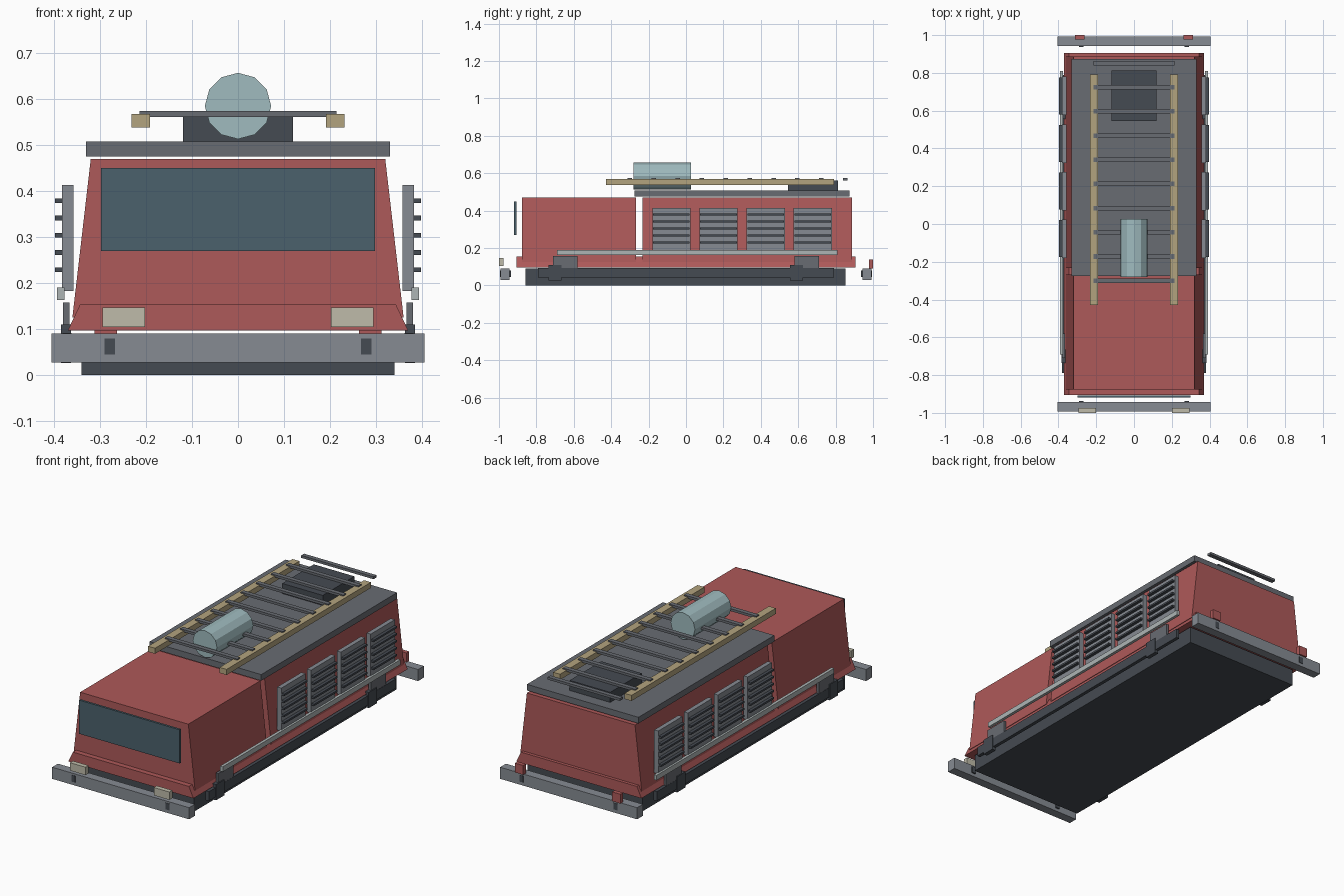
import bpy, bmesh, math

if "Cube" in bpy.data.objects:
    bpy.data.objects.remove(bpy.data.objects["Cube"])


def mat(name, r, g, b):
    m = bpy.data.materials.new(name)
    m.diffuse_color = (r, g, b, 1)
    m.use_nodes = True
    m.node_tree.nodes["Principled BSDF"].inputs["Base Color"].default_value = m.diffuse_color
    return m


RED = mat("red_paint", 0.42, 0.10, 0.10)
DARK = mat("dark_metal", 0.06, 0.07, 0.085)
STEEL = mat("steel", 0.24, 0.26, 0.29)
ROOF = mat("roof_grey", 0.14, 0.15, 0.17)
SILVER = mat("silver", 0.42, 0.46, 0.46)
GLASS = mat("glass", 0.07, 0.12, 0.15)
LAMP = mat("lamp", 0.52, 0.50, 0.40)
WOOD = mat("ladder_tan", 0.45, 0.37, 0.21)
TANK = mat("tank_blue", 0.35, 0.50, 0.52)


def prism(name, profile, y0, y1, material):
    """Extrude an (x, z) profile from y0 to y1."""
    bm = bmesh.new()
    face = bm.faces.new([bm.verts.new((x, y0, z)) for x, z in profile])
    res = bmesh.ops.extrude_face_region(bm, geom=[face])
    top = [v for v in res["geom"] if isinstance(v, bmesh.types.BMVert)]
    bmesh.ops.translate(bm, verts=top, vec=(0, y1 - y0, 0))
    bmesh.ops.recalc_face_normals(bm, faces=bm.faces)
    me = bpy.data.meshes.new(name)
    bm.to_mesh(me)
    bm.free()
    me.materials.append(material)
    ob = bpy.data.objects.new(name, me)
    bpy.context.collection.objects.link(ob)
    return ob


def box(name, x0, x1, y0, y1, z0, z1, material):
    return prism(name, [(x0, z0), (x1, z0), (x1, z1), (x0, z1)], y0, y1, material)


def pair(name, *args):
    """Box mirrored to the other side of the vehicle."""
    ob = box(name, *args)
    ob.modifiers.new("mirror", "MIRROR")
    return ob


def taper(name, wb, wt, z0, z1, y0, y1, material):
    return prism(name, [(-wb, z0), (wb, z0), (wt, z1), (-wt, z1)], y0, y1, material)


# chassis, skirt and body
box("chassis", -0.34, 0.34, -0.858, 0.853, 0, 0.09, DARK)
taper("skirt", 0.37, 0.343, 0.097, 0.154, -0.905, 0.905, RED)
taper("cab", 0.36, 0.32, 0.125, 0.47, -0.877, -0.268, RED)
taper("rear_body", 0.36, 0.32, 0.125, 0.47, -0.233, 0.888, RED)
box("roof_panel", -0.33, 0.33, -0.275, 0.873, 0.475, 0.508, ROOF)
box("windshield", -0.298, 0.298, -0.919, -0.907, 0.27, 0.45, GLASS)

# bumpers with tow hooks and lights
for end, s in (("front", -1), ("rear", 1)):
    box(end + "_bumper", -0.405, 0.405, s * 0.943, s * 0.992, 0.028, 0.09, STEEL)
    pair(end + "_tow_hook", 0.267, 0.29, s * 0.936, s * 0.994, 0.045, 0.08, DARK)
pair("headlight", 0.202, 0.294, -1.0, -0.975, 0.105, 0.147, LAMP)
pair("tail_light", 0.263, 0.312, 0.978, 1.0, 0.09, 0.14, RED)

# side rails and brackets
pair("lower_side_rail", 0.362, 0.381, -0.79, 0.79, 0.042, 0.092, DARK)
pair("silver_side_rail", 0.377, 0.393, -0.69, 0.81, 0.163, 0.19, SILVER)
for y in (-0.70, 0.59):
    pair("rail_bracket", 0.363, 0.385, y - 0.035, y + 0.035, 0.026, 0.11, DARK)
    pair("rail_step", 0.366, 0.38, y - 0.01, y + 0.12, 0.09, 0.158, ROOF)

# four louvred shutters per side
for i in range(4):
    y = -0.18 + i * 0.252
    pair("shutter", 0.358, 0.382, y, y + 0.204, 0.183, 0.413, STEEL)
    for j in range(5):
        z = 0.229 + j * 0.0375
        pair("shutter_slat", 0.378, 0.398, y + 0.004, y + 0.2, z - 0.005, z + 0.005, DARK)

# roof equipment
box("roof_box", -0.12, 0.12, 0.545, 0.812, 0.508, 0.562, DARK)
pair("ladder_rail", 0.191, 0.232, -0.428, 0.792, 0.538, 0.568, WOOD)
for i in range(10):
    y = -0.30 + i * 0.128
    box("ladder_rung", -0.214, 0.214, y - 0.012, y + 0.012, 0.561, 0.574, ROOF)
ring = [(0.072 * math.sin(a * math.pi / 6), 0.585 + 0.072 * math.cos(a * math.pi / 6))
        for a in range(12)]
prism("roof_tank", ring, -0.28, 0.027, TANK)
